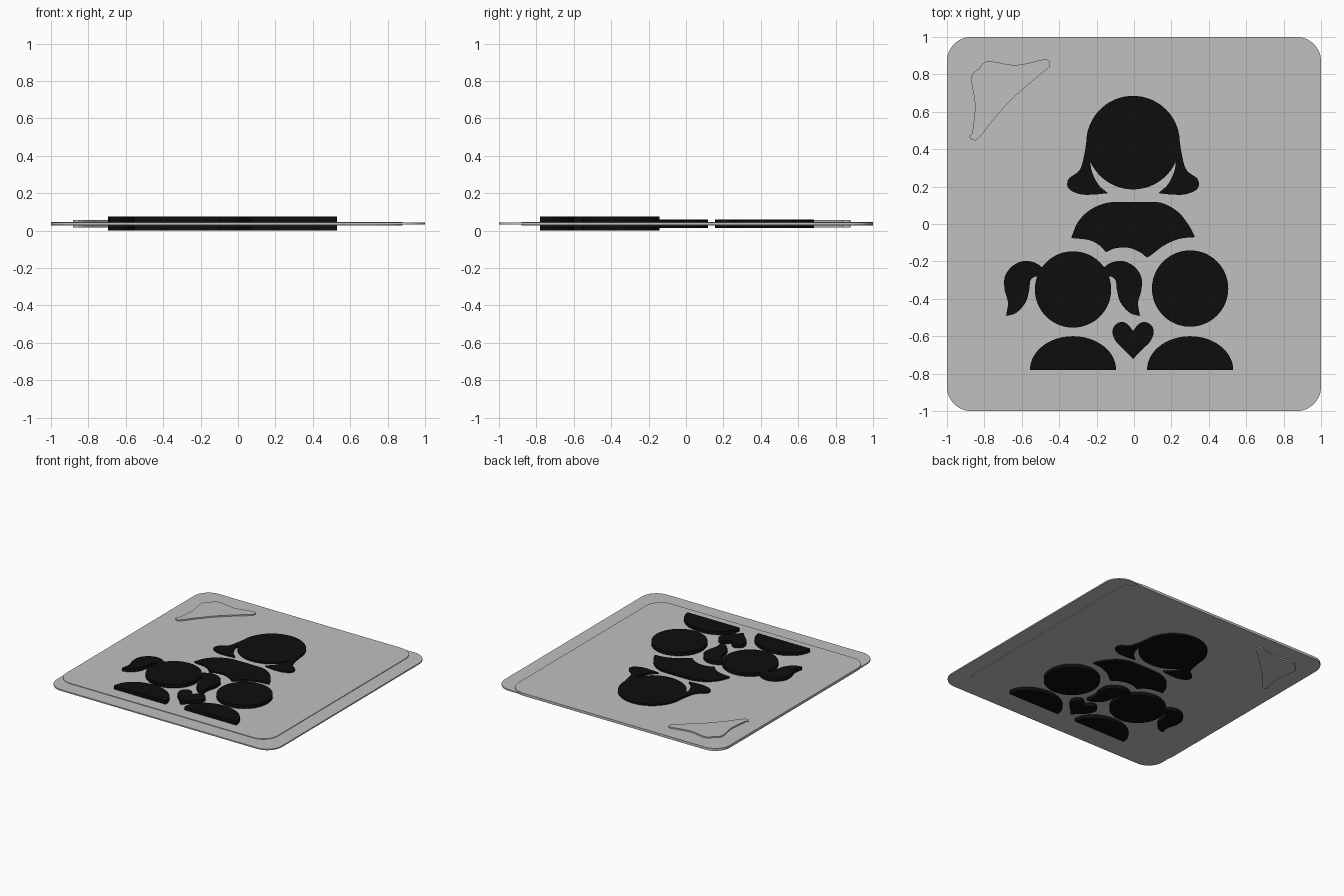
import bpy
import bmesh
from math import cos, sin, pi
from mathutils import Vector

cube = bpy.data.objects.get("Cube")
if cube:
    bpy.data.objects.remove(cube)

MID = 0.0375  # height of the shared middle plane


def material(name, value):
    mat = bpy.data.materials.new(name)
    mat.use_nodes = True
    colour = (value, value, value, 1)
    mat.diffuse_color = colour
    mat.node_tree.nodes["Principled BSDF"].inputs["Base Color"].default_value = colour
    return mat


grey = material("light grey", 0.53)
black = material("black", 0.004)


def stroke(points, steps=6):
    """Smooth open curve through the points, sharp only at its ends."""
    p = [Vector(q) for q in points]
    p = [2 * p[0] - p[1]] + p + [2 * p[-1] - p[-2]]
    out = []
    for a, b, c, d in zip(p, p[1:], p[2:], p[3:]):
        for i in range(steps):
            t = i / steps
            out.append(0.5 * (2 * b + (c - a) * t + (2 * a - 5 * b + 4 * c - d) * t * t
                              + (3 * b - a - 3 * c + d) * t ** 3))
    return out


def outline(*strokes):
    """Closed outline: each stroke runs on to the first point of the next one."""
    result = []
    for i, points in enumerate(strokes):
        result += stroke(points + [strokes[(i + 1) % len(strokes)][0]])
    return result


def arc(cx, cy, rx, ry, start=0.0, end=2 * pi, n=64):
    return [(cx + rx * cos(start + (end - start) * i / n),
             cy + ry * sin(start + (end - start) * i / n)) for i in range(n + 1)]


def disc(cx, cy, r):
    return arc(cx, cy, r, r, n=72)[:-1]


def rounded_rect(x0, x1, y0, y1, r):
    corners = [(x1 - r, y1 - r), (x0 + r, y1 - r), (x0 + r, y0 + r), (x1 - r, y0 + r)]
    result = []
    for i, (cx, cy) in enumerate(corners):
        result += arc(cx, cy, r, r, i * pi / 2, (i + 1) * pi / 2, 12)
    return result


def mirrored(points, axis):
    return [(2 * axis - x, y) for x, y in points]


def slab(name, points, half, mat):
    """Extrude an outline evenly above and below the middle plane."""
    bm = bmesh.new()
    face = bm.faces.new([bm.verts.new((x, y, MID - half)) for x, y in points])
    face.normal_update()
    if face.normal.z > 0:
        face.normal_flip()
    top = bmesh.ops.extrude_face_region(bm, geom=[face], use_keep_orig=True)["geom"]
    moved = [v for v in top if isinstance(v, bmesh.types.BMVert)]
    bmesh.ops.translate(bm, verts=moved, vec=(0, 0, 2 * half))
    bmesh.ops.recalc_face_normals(bm, faces=bm.faces)
    mesh = bpy.data.meshes.new(name)
    bm.to_mesh(mesh)
    bm.free()
    mesh.materials.append(mat)
    obj = bpy.data.objects.new(name, mesh)
    bpy.context.collection.objects.link(obj)
    bpy.ops.object.select_all(action='DESELECT')
    obj.select_set(True)
    bpy.context.view_layer.objects.active = obj
    bpy.ops.object.shade_smooth_by_angle(angle=pi / 6)
    return obj


# Backing plates: a thin full square and a thicker one set into a corner
slab("thin_plate", rounded_rect(-1, 1, -1, 1, 0.13), 0.005, grey)
slab("thick_plate", rounded_rect(-1, 0.88, -0.88, 1, 0.13), 0.01, grey)

# Curved corner tab, symmetric about the diagonal
outer = [(-0.87, 0.45), (-0.85, 0.63), (-0.87, 0.78), (-0.83, 0.83)]
inner = [(-0.45, 0.84), (-0.56, 0.75), (-0.66, 0.66)]
flip = lambda pts: [(-y, -x) for x, y in reversed(pts)]
tab = outline(outer + flip(outer[:-1])[:-1] + [(-0.47, 0.88)],
              inner + flip(inner[:-1]) + [(-0.88, 0.47)])
slab("corner_tab", tab, 0.02, grey)

# Parent: head, hair locks and shoulders
TALL, LOW = 0.0375, 0.023
slab("parent_head", disc(-0.005, 0.435, 0.25), LOW, black)
lock = outline([(-0.25, 0.48), (-0.264, 0.38), (-0.29, 0.29), (-0.35, 0.24),
                (-0.35, 0.19), (-0.29, 0.16), (-0.22, 0.157)],
               [(-0.14, 0.165), (-0.19, 0.21), (-0.225, 0.28)],
               [(-0.235, 0.345), (-0.215, 0.34)],
               [(-0.1, 0.45), (-0.18, 0.5)])
slab("right_hair_lock", lock, LOW, black)
slab("left_hair_lock", mirrored(lock, -0.005), LOW, black)
shoulders = outline([(-0.336, -0.075), (-0.3, 0.01), (-0.235, 0.075), (-0.15, 0.112),
                     (-0.06, 0.118), (0.06, 0.118), (0.15, 0.112), (0.235, 0.065),
                     (0.295, -0.01)],
                    [(0.326, -0.07), (0.24, -0.08), (0.16, -0.115), (0.1, -0.16)],
                    [(0.07, -0.18), (0.03, -0.15), (-0.03, -0.127), (-0.1, -0.13)],
                    [(-0.15, -0.15), (-0.19, -0.11), (-0.245, -0.085)])
slab("parent_shoulders", shoulders, LOW, black)

# Children: heads and bodies
for side, x, y in (("right", -0.326, -0.35), ("left", 0.3, -0.345)):
    slab(side + "_child_head", disc(x, y, 0.204), TALL, black)
    slab(side + "_child_body", arc(x, -0.78, 0.23, 0.18, 0, pi), TALL, black)

# Pigtails, mirrored across the child's head
pigtail = outline([(-0.48, -0.24), (-0.53, -0.207), (-0.59, -0.198), (-0.65, -0.225),
                   (-0.69, -0.28), (-0.692, -0.35), (-0.674, -0.42)],
                  [(-0.684, -0.492), (-0.63, -0.475), (-0.58, -0.42), (-0.56, -0.35),
                   (-0.553, -0.3), (-0.52, -0.28)],
                  [(-0.48, -0.3), (-0.46, -0.27)])
slab("right_pigtail", pigtail, TALL, black)
slab("left_pigtail", mirrored(pigtail, -0.326), TALL, black)

# Heart
half_heart = stroke([(-0.005, -0.572), (-0.035, -0.535), (-0.07, -0.524), (-0.105, -0.545),
                     (-0.115, -0.583), (-0.095, -0.63), (-0.055, -0.67), (-0.005, -0.722)])
half_heart.append((-0.005, -0.722))
slab("heart", half_heart + mirrored(half_heart[1:-1], -0.005)[::-1], TALL, black)
